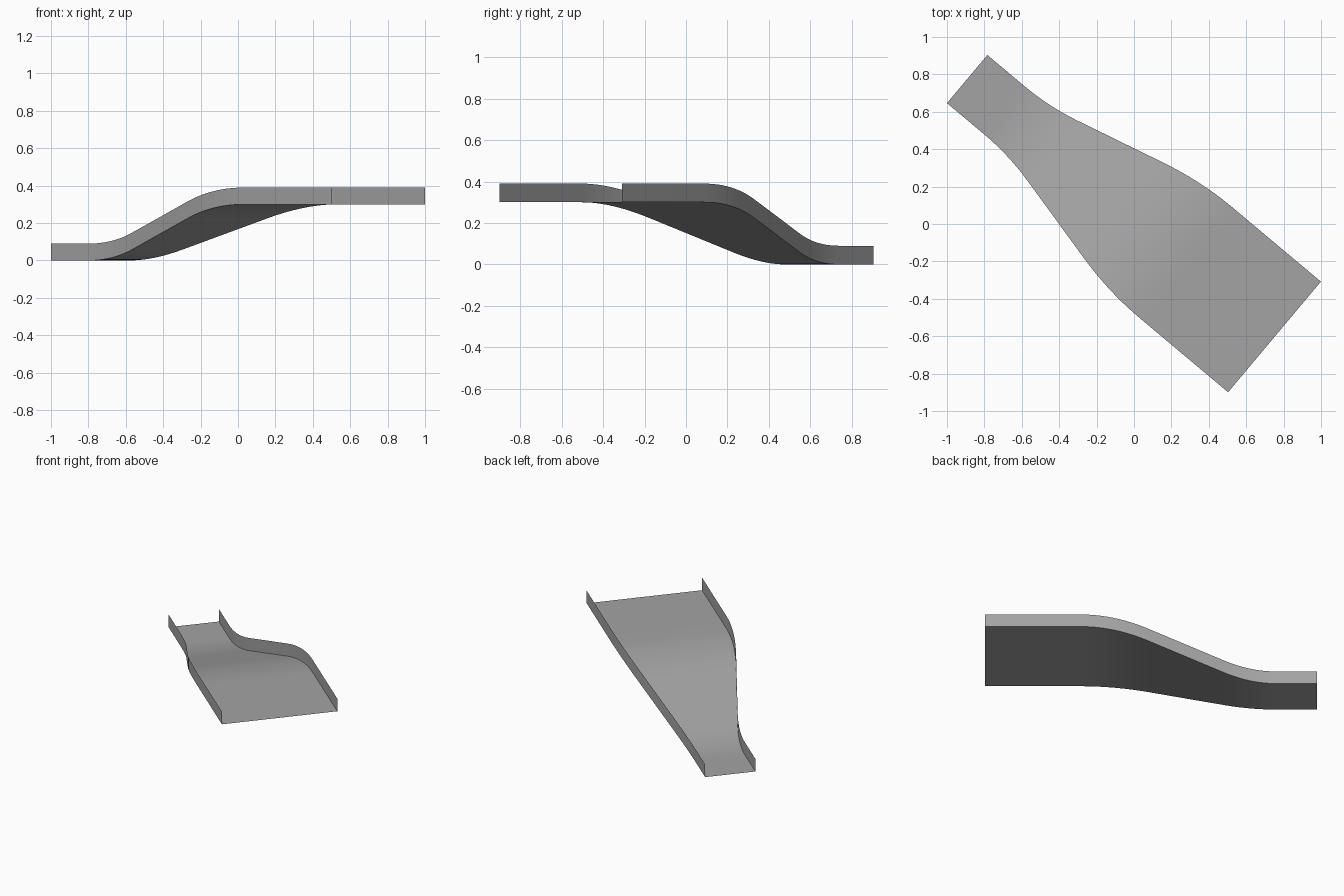
import bpy
import bmesh
import math
from mathutils import Vector

cube = bpy.data.objects.get("Cube")
if cube:
    bpy.data.objects.remove(cube, do_unlink=True)

grey = bpy.data.materials.new("galvanised grey")
grey.use_nodes = True
colour = (0.37, 0.37, 0.37, 1)
grey.diffuse_color = colour
grey.node_tree.nodes["Principled BSDF"].inputs["Base Color"].default_value = colour

# Main sizes: the tray runs diagonally, widening and rising between two bends
LENGTH, RISE, WALL = 2.145, 0.30, 0.09
NARROW, WIDE = 0.168, 0.386
START = Vector((-0.892, 0.775, 0))
ANGLE = math.radians(-40)
ALONG = Vector((math.cos(ANGLE), math.sin(ANGLE), 0))
ACROSS = Vector((-ALONG.y, ALONG.x, 0))
BENDS = ((0.43, 0.17), (1.31, 0.22))  # position and half length
STEPS = 12


def ramp(s):
    """Share of the transition done at distance s, rounded at both bends."""
    total = 0
    for sign, (mid, half) in zip((1, -1), BENDS):
        if s >= mid + half:
            total += sign * (s - mid)
        elif s > mid - half:
            total += sign * (s - mid + half) ** 2 / (4 * half)
    return total / (BENDS[1][0] - BENDS[0][0])


stations = [0]
for mid, half in BENDS:
    stations += [mid - half + 2 * half * i / STEPS for i in range(STEPS + 1)]
stations.append(LENGTH)


def edge_point(s, side, lift=0):
    t = ramp(s)
    width = NARROW + (WIDE - NARROW) * t
    return START + ALONG * s + ACROSS * side * width + Vector((0, 0, RISE * t + lift))


def strip(name, first, second):
    """Sheet joining two rails, each given as (side, lift)."""
    bm = bmesh.new()
    rows = [[bm.verts.new(edge_point(s, *rail)) for rail in (first, second)]
            for s in stations]
    for a, b in zip(rows, rows[1:]):
        bm.faces.new((a[0], b[0], b[1], a[1])).smooth = True
    mesh = bpy.data.meshes.new(name)
    bm.to_mesh(mesh)
    bm.free()
    mesh.materials.append(grey)
    obj = bpy.data.objects.new(name, mesh)
    bpy.context.collection.objects.link(obj)


# Floor sheet and the two upright side walls
strip("tray_floor", (-1, 0), (1, 0))
strip("left_wall", (1, WALL), (1, 0))
strip("right_wall", (-1, 0), (-1, WALL))
